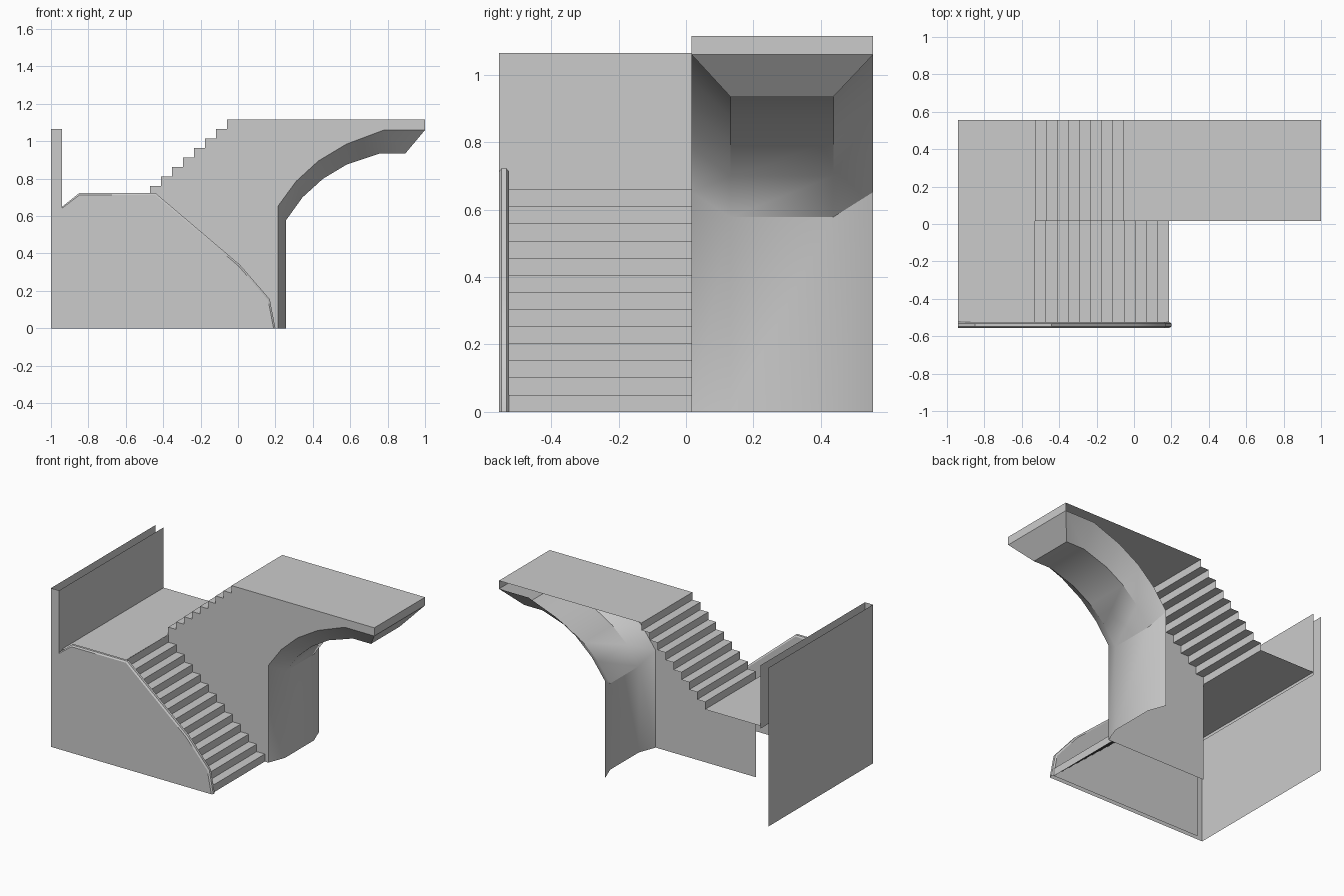
import bpy, bmesh
from mathutils import Vector

if "Cube" in bpy.data.objects:
    bpy.data.objects.remove(bpy.data.objects["Cube"])

FRONT, INNER, MID, BACK = -0.555, -0.525, 0.017, 0.555
FLOOR, TOP, WALL_TOP = 0.66, 1.115, 1.065


def make(name, faces, hint, smooth=False):
    """Open sheet from face outlines, every face turned toward hint."""
    bm = bmesh.new()
    for pts in faces:
        f = bm.faces.new([bm.verts.new(p) for p in pts])
        f.normal_update()
        if f.normal.dot(Vector(hint)) < 0:
            f.normal_flip()
    bmesh.ops.remove_doubles(bm, verts=bm.verts, dist=0.0005)
    me = bpy.data.meshes.new(name)
    bm.to_mesh(me)
    bm.free()
    ob = bpy.data.objects.new(name, me)
    bpy.context.collection.objects.link(ob)
    if smooth:
        bpy.ops.object.select_all(action='DESELECT')
        ob.select_set(True)
        bpy.context.view_layer.objects.active = ob
        bpy.ops.object.shade_smooth_by_angle(angle=0.6)
    return ob


def loft(rows):
    """Quads between neighbouring rows of points."""
    return [(a[i], a[i + 1], b[i + 1], b[i])
            for a, b in zip(rows, rows[1:]) for i in range(len(a) - 1)]


def at_y(profile, y):
    return [(x, y, z) for x, z in profile]


def stairs(x, z, dx, dz, n):
    """Zigzag profile of n risers, ending on the upper level."""
    pts = [(x, z)]
    for i in range(n):
        pts += [(x + i * dx, z + (i + 1) * dz), (x + (i + 1) * dx, z + (i + 1) * dz)]
    return pts[:-1]


# Flights and the floors they lead to
lower = stairs(0.187, 0, -0.0597, FLOOR / 13, 13)
upper = stairs(-0.53, FLOOR, 0.0588, (TOP - FLOOR) / 9, 9)
make("lower_flight", loft([at_y(lower, INNER), at_y(lower, MID)]), (1, 0, 1))
make("upper_flight", loft([at_y(upper, MID), at_y(upper, BACK)]), (-1, 0, 1))


def floor(name, x0, x1, y0, y1, z):
    make(name, [((x0, y0, z), (x1, y0, z), (x1, y1, z), (x0, y1, z))], (0, 0, 1))


floor("landing", -0.94, -0.53, INNER, BACK, FLOOR)
floor("upper_floor", upper[-1][0], 1, MID, BACK, TOP)

# Curved support: chamfered section swept from the ground out under the floor
outer = [(0.213, 0), (0.213, 0.652), (0.31, 0.785), (0.43, 0.895),
         (0.58, 0.985), (0.78, 1.06), (1, 1.06)]
inner = [(0.257, 0), (0.257, 0.578), (0.345, 0.70), (0.455, 0.80),
         (0.58, 0.875), (0.76, 0.935), (0.895, 0.935)]
rows = [at_y(outer, MID), at_y(inner, 0.132), at_y(inner, 0.437), at_y(outer, BACK)]
make("curved_support", loft(rows) + [[r[-1] for r in rows]], (1, 0, -1), True)
make("floor_edge", [((1, MID, 1.06), (1, BACK, 1.06), (1, BACK, TOP), (1, MID, TOP))],
     (1, 0, 0))

# Flat wall between the two flights
make("middle_wall", [at_y([(-0.53, 0)] + upper + [(1, TOP)] + outer[::-1], MID)], (0, -1, 0))

# Front parapet: outer and inner sheets joined by a chamfered rim
rim = [(-0.94, 0.65), (-0.85, 0.722), (-0.44, 0.722), (0.01, 0.34), (0.17, 0.155), (0.2, 0)]


def inset(d):
    out = []
    for i, p in enumerate(rim):
        a, b = Vector(rim[max(i - 1, 0)]), Vector(rim[min(i + 1, len(rim) - 1)])
        t = (b - a).normalized()
        x = p[0] + t.y * d
        z = p[1] - t.x * d
        out.append((-0.94 if i == 0 else x, 0 if i == len(rim) - 1 else z))
    return out


edge = inset(0.01)
section = [(FRONT, edge), (FRONT + 0.007, rim), (INNER - 0.007, rim), (INNER, edge)]
make("parapet_rim", loft([at_y(p, y) for y, p in section]), (0.5, 0, 1), True)
make("front_wall", [at_y([(-1, 0), (-1, WALL_TOP), (-0.94, WALL_TOP)] + edge, FRONT)],
     (0, -1, 0))
make("parapet_inside", [at_y([(-0.94, 0)] + edge, INNER)], (0, 1, 0))

# Tall end wall: two separate sheets, open at the top and back
for name, x, z0, side in (("end_wall_outer", -1, 0, -1), ("end_wall_inner", -0.94, 0.64, 1)):
    make(name, [((x, FRONT, z0), (x, BACK, z0), (x, BACK, WALL_TOP), (x, FRONT, WALL_TOP))],
         (side, 0, 0))
